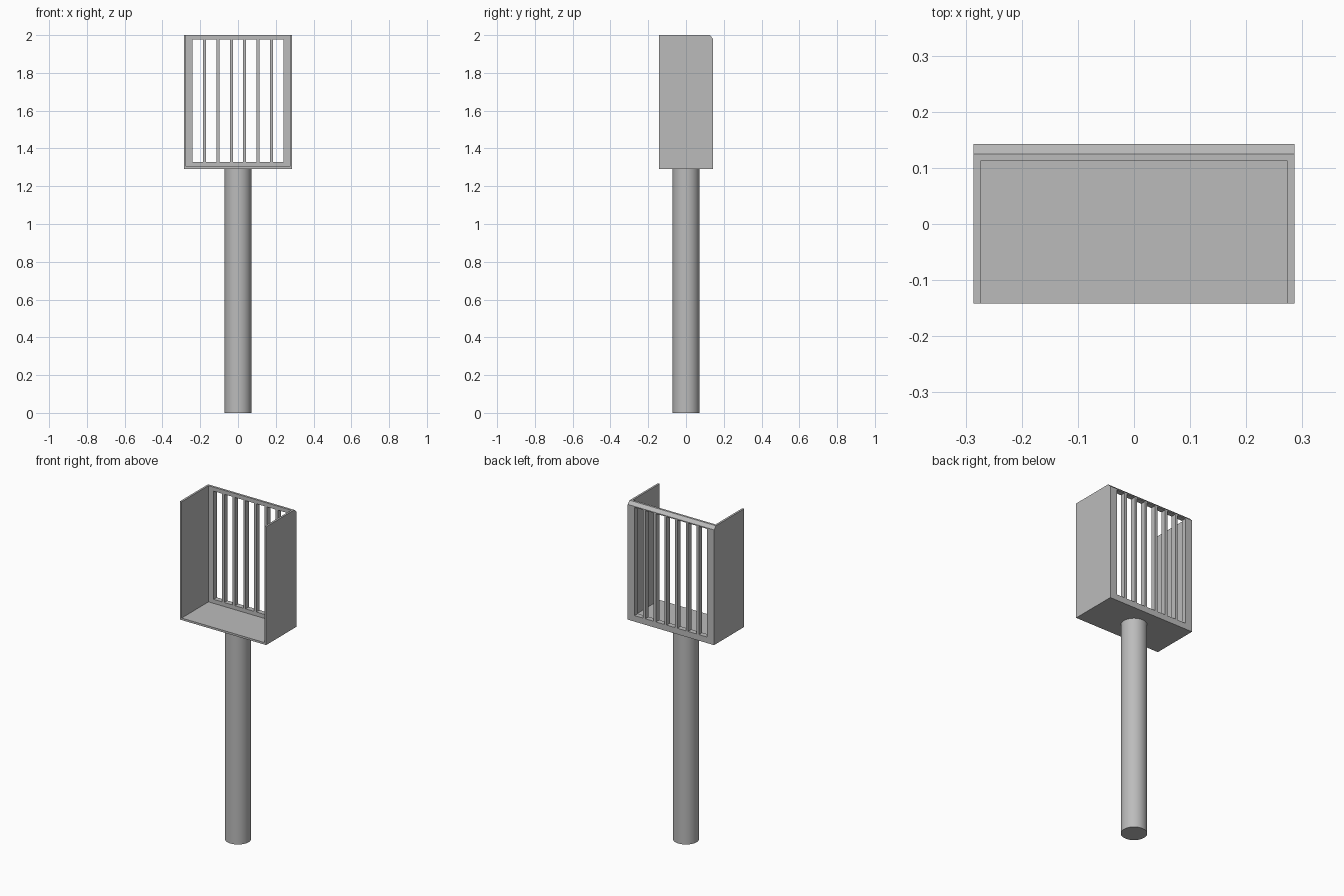
import bpy
import bmesh
from math import radians

cube = bpy.data.objects.get("Cube")
if cube:
    bpy.data.objects.remove(cube, do_unlink=True)

HALF_W, FRONT, BACK = 0.286, -0.142, 0.143
BASE, TOP = 1.292, 2.0
WALL, BACK_WALL, CHAMFER = 0.012, 0.031, 0.018
SLOTS, SLOT_W, PITCH = 7, 0.055, 0.071
SLOT_LOW, SLOT_HIGH = 1.328, 1.976

grey = bpy.data.materials.new("plain grey")
grey.use_nodes = True
colour = (0.5, 0.5, 0.5, 1)
grey.diffuse_color = colour
grey.node_tree.nodes["Principled BSDF"].inputs["Base Color"].default_value = colour


def box(name, low, high, bevel=0, pick=None):
    """Box between two corners, with the picked edges bevelled."""
    bm = bmesh.new()
    bmesh.ops.create_cube(bm, size=1)
    for v in bm.verts:
        v.co = [a + (c + 0.5) * (b - a) for a, b, c in zip(low, high, v.co)]
    if pick:
        edges = [e for e in bm.edges if all(pick(v.co) for v in e.verts)]
        bmesh.ops.bevel(bm, geom=edges, offset=bevel, segments=1, affect='EDGES')
    mesh = bpy.data.meshes.new(name)
    bm.to_mesh(mesh)
    bm.free()
    mesh.materials.append(grey)
    obj = bpy.data.objects.new(name, mesh)
    bpy.context.collection.objects.link(obj)
    return obj


def cut(target, cutter):
    """Subtract the cutter from the target and discard it."""
    cutter.hide_render = True
    mod = target.modifiers.new("cut", 'BOOLEAN')
    mod.operation, mod.solver, mod.object = 'DIFFERENCE', 'EXACT', cutter
    bpy.context.view_layer.objects.active = target
    bpy.ops.object.modifier_apply(modifier=mod.name)
    bpy.data.objects.remove(cutter, do_unlink=True)


# Tray with a chamfered top rear edge, open at the front and top
tray = box("slatted_tray", (-HALF_W, FRONT, BASE), (HALF_W, BACK, TOP), CHAMFER,
           lambda p: p.y > 0 and p.z > TOP - 0.01)
inner = HALF_W - WALL
cut(tray, box("hollow", (-inner, FRONT - 0.1, BASE + WALL),
              (inner, BACK - BACK_WALL, TOP + 0.1)))

# Tall slots leave upright bars in the back wall
for i in range(SLOTS):
    x = (i - (SLOTS - 1) / 2) * PITCH
    cut(tray, box("slot", (x - SLOT_W / 2, 0, SLOT_LOW),
                  (x + SLOT_W / 2, BACK + 0.1, SLOT_HIGH)))

# Round handle under the tray
bpy.ops.object.select_all(action='DESELECT')
bpy.ops.mesh.primitive_cylinder_add(vertices=64, radius=0.071, depth=BASE,
                                    location=(0, 0, BASE / 2))
handle = bpy.context.object
handle.name = "handle"
handle.data.materials.append(grey)
bpy.ops.object.shade_smooth_by_angle(angle=radians(30))
